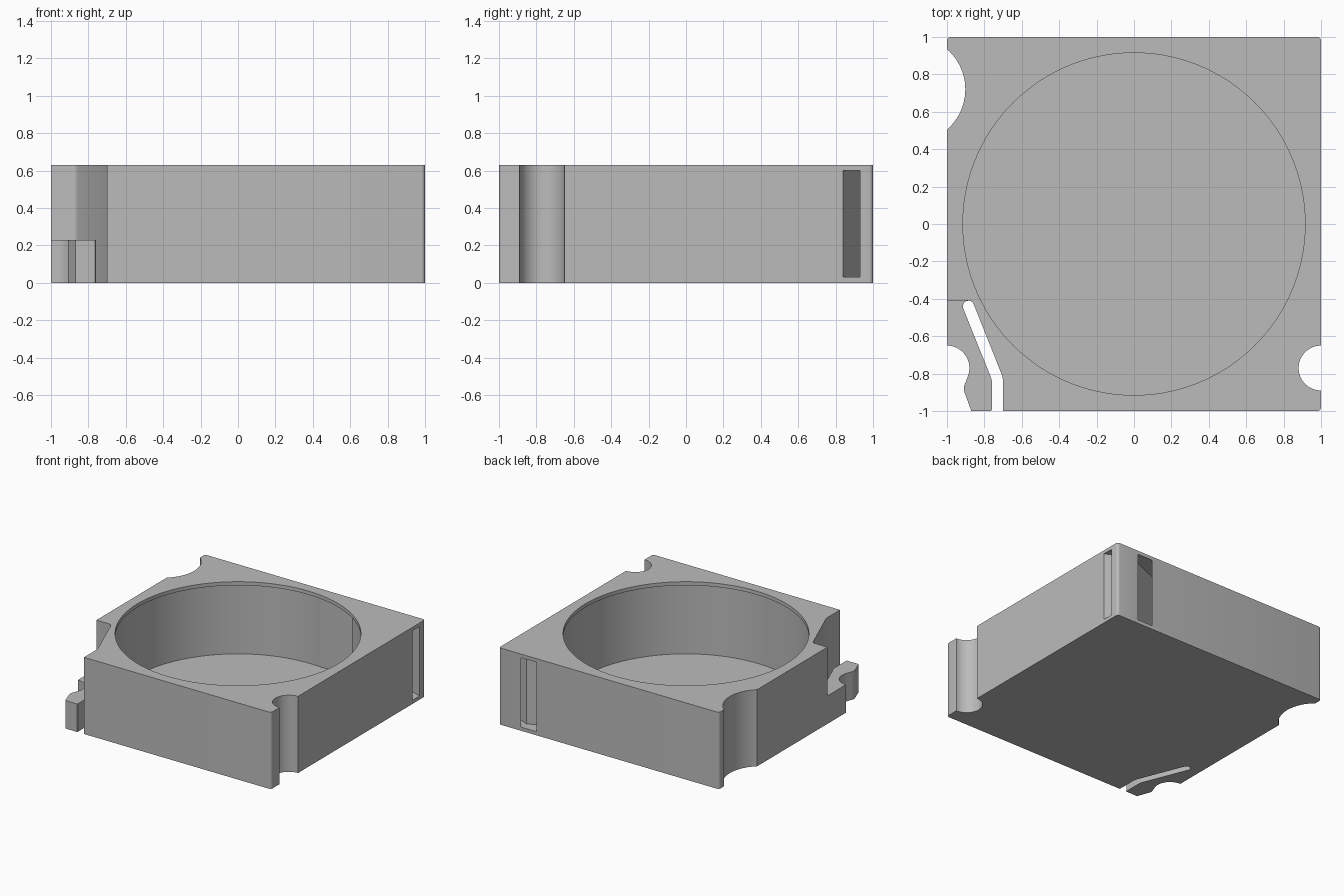
import bpy, bmesh
from math import cos, sin, radians

cube = bpy.data.objects.get("Cube")
if cube:
    bpy.data.objects.remove(cube, do_unlink=True)

grey = bpy.data.materials.new("plain grey")
grey.use_nodes = True
grey.diffuse_color = (0.5, 0.5, 0.5, 1)
grey.node_tree.nodes["Principled BSDF"].inputs["Base Color"].default_value = (0.5, 0.5, 0.5, 1)

HEIGHT, FLOOR, CEILING = 0.63, 0.03, 0.60


def arc(cx, cy, r, start, end, steps=16):
    angles = [radians(start + (end - start) * i / steps) for i in range(steps + 1)]
    return [(cx + r * cos(a), cy + r * sin(a)) for a in angles]


def prism(name, outline, bottom, top):
    """Extrude a counter-clockwise outline between two heights."""
    bm = bmesh.new()
    face = bm.faces.new([bm.verts.new((x, y, bottom)) for x, y in outline])
    moved = bmesh.ops.extrude_face_region(bm, geom=[face])["geom"]
    bmesh.ops.translate(bm, vec=(0, 0, top - bottom),
                        verts=[v for v in moved if isinstance(v, bmesh.types.BMVert)])
    bmesh.ops.recalc_face_normals(bm, faces=bm.faces)
    mesh = bpy.data.meshes.new(name)
    bm.to_mesh(mesh)
    bm.free()
    mesh.materials.append(grey)
    obj = bpy.data.objects.new(name, mesh)
    bpy.context.collection.objects.link(obj)
    return obj


def activate(obj):
    bpy.ops.object.select_all(action="DESELECT")
    obj.select_set(True)
    bpy.context.view_layer.objects.active = obj


def cut(target, cutter):
    cutter.hide_render = True
    mod = target.modifiers.new("cut", "BOOLEAN")
    mod.operation, mod.solver, mod.object = "DIFFERENCE", "EXACT", cutter
    activate(target)
    bpy.ops.object.modifier_apply(modifier=mod.name)
    bpy.data.objects.remove(cutter, do_unlink=True)


# Housing: square block with round notches and a cut-away front right corner
housing = prism("housing",
                [(-0.70, -1)]
                + arc(0.98, -0.98, 0.02, -90, 0, 4)
                + arc(1, -0.77, 0.12, 270, 90, 28)
                + arc(0.98, 0.98, 0.02, 0, 90, 4)
                + arc(-0.98, 0.98, 0.02, 90, 180, 4)
                + arc(-1.187, 0.72, 0.285, 49, -49, 24)
                + [(-1, -0.41)]
                + arc(-0.885, -0.44, 0.03, 90, 22, 6)
                + [(-0.705, -0.81), (-0.70, -0.84)], 0, HEIGHT)

# Round pocket with a slightly narrower lip at the top
cut(housing, prism("pocket_cutter", arc(0, 0, 0.93, 0, 357, 119), FLOOR, CEILING))
cut(housing, prism("lip_cutter", arc(0, 0, 0.915, 0, 357, 119), CEILING - 0.02, HEIGHT + 0.1))

# Slanted slot around the back left corner post, and the channel feeding it
cut(housing, prism("slot_cutter",
                   [(1.05, 0.817), (1.05, 0.912), (0.80, 1.0), (0.80, 1.05),
                    (0.66, 1.05), (0.66, 0.995)], FLOOR, CEILING))
cut(housing, prism("channel_cutter",
                   [(0.1, 0.75), (0.46, 0.79), (0.80, 0.93), (0.78, 0.98),
                    (0.66, 0.997), (0.1, 0.92)], FLOOR, CEILING))

# Low springy clip at the front right corner
clip = prism("spring_clip",
             [(-1, -0.41)]
             + arc(-1, -0.77, 0.12, 90, -18, 18)
             + arc(-0.855, -0.88, 0.055, 150, 205, 6)
             + [(-0.87, -1), (-0.765, -1), (-0.76, -0.995), (-0.76, -0.84), (-0.765, -0.82)]
             + arc(-0.885, -0.44, 0.03, 202, 90, 10), 0, 0.23)

for part in (housing, clip):
    activate(part)
    bpy.ops.object.shade_smooth_by_angle(angle=radians(30))
